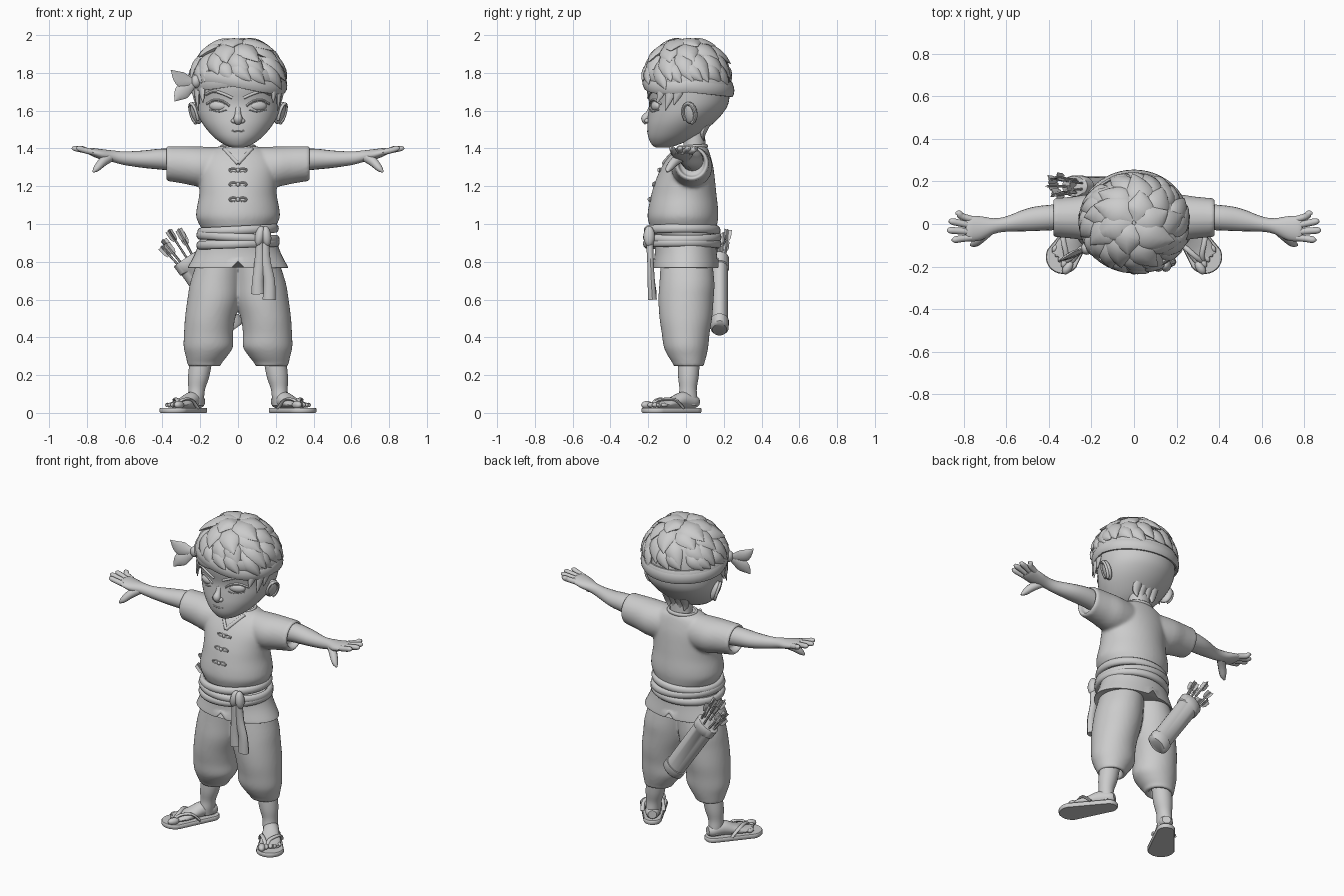
import bpy, bmesh, math, random
from mathutils import Vector, Matrix

cube = bpy.data.objects.get("Cube")
if cube:
    bpy.data.objects.remove(cube, do_unlink=True)
random.seed(4)
X, Y, Z = Vector((1, 0, 0)), Vector((0, 1, 0)), Vector((0, 0, 1))
clay = bpy.data.materials.new("clay grey")
clay.use_nodes = True
clay.diffuse_color = (0.6, 0.6, 0.6, 1)
clay.node_tree.nodes["Principled BSDF"].inputs["Base Color"].default_value = clay.diffuse_color

def finish(bm, name, mirror=False, blend=False):
    """Make a smooth shaded object; blend melts overlapping volumes into one cloth surface."""
    bmesh.ops.recalc_face_normals(bm, faces=bm.faces)
    mesh = bpy.data.meshes.new(name)
    bm.to_mesh(mesh)
    bm.free()
    mesh.materials.append(clay)
    obj = bpy.data.objects.new(name, mesh)
    bpy.context.collection.objects.link(obj)
    bpy.ops.object.select_all(action='DESELECT')
    obj.select_set(True)
    bpy.context.view_layer.objects.active = obj
    bpy.ops.object.shade_smooth_by_angle(angle=math.radians(45))
    if mirror:
        obj.modifiers.new("Mirror", 'MIRROR').use_mirror_merge = False
    if blend:
        remesh = obj.modifiers.new("Remesh", 'REMESH')
        remesh.mode, remesh.voxel_size, remesh.use_smooth_shade = 'VOXEL', .01, True
        obj.modifiers.new("Smooth", 'SMOOTH').iterations = 5
    return obj

def smooth(rows, k):
    """Catmull-Rom interpolation through rows of numbers."""
    out = []
    for i in range(len(rows) - 1):
        p, q, r, s = rows[max(i - 1, 0)], rows[i], rows[i + 1], rows[min(i + 2, len(rows) - 1)]
        for t in (j / k for j in range(k)):
            out.append([b + t * ((c - a) / 2 + t * (a - 2.5 * b + 2 * c - d / 2 + t * (1.5 * (b - c) + (d - a) / 2)))
                        for a, b, c, d in zip(p, q, r, s)])
    return out + [list(rows[-1])]

def bridge(bm, rings, closed=False):
    for i in range(0 if closed else 1, len(rings)):
        low, high = rings[i - 1], rings[i]
        for j in range(len(low)):
            bm.faces.new((low[j - 1], low[j], high[j], high[j - 1]))
    if not closed:
        bm.faces.new(rings[0])
        bm.faces.new(rings[-1])

def tube(bm, rows, ref=Z, frame=None, n=12, k=3, closed=False):
    """Loft ellipses given as (x, y, z, a, b); ref is the b direction or a function of position."""
    rows = rows if closed else smooth(rows, k)
    pts = [Vector(r[:3]) for r in rows]
    rings, m = [], len(pts)
    for i, (p, row) in enumerate(zip(pts, rows)):
        if frame:
            u, v = frame
        else:
            ahead = pts[(i + 1) % m if closed else min(i + 1, m - 1)]
            t = (ahead - pts[i - 1 if closed else max(i - 1, 0)]).normalized()
            u = t.cross(ref(p) if callable(ref) else ref).normalized()
            v = u.cross(t)
        rings.append([bm.verts.new(p + u * max(row[3], .001) * math.cos(w) + v * max(row[4], .001) * math.sin(w))
                      for w in (math.tau * j / n for j in range(n))])
    bridge(bm, rings, closed)

def layers(table):
    """Rows of (z, centre x, front y, back y, half width) as loft rows."""
    return [(cx, (f + b) / 2, z, w, (b - f) / 2) for z, cx, f, b, w in table]

def stack(name, table, mirror=False, blend=False):
    bm = bmesh.new()
    tube(bm, layers(table), frame=(X, Y), n=48, k=4)
    return finish(bm, name, mirror, blend)

def blob(bm, centre, size, turn=Matrix()):
    m = Matrix.Translation(centre) @ turn @ Matrix.Diagonal((*size, 1))
    bmesh.ops.create_uvsphere(bm, u_segments=16, v_segments=10, radius=1, matrix=m)

def wrap(bm, cy, rx, ry, height, half, thick=0.014):
    """Closed band around the body; height is a function of the unit direction."""
    ring = [(math.cos(math.tau * i / 48), math.sin(math.tau * i / 48)) for i in range(48)]
    tube(bm, [(rx * c, cy + ry * s, height(c, s), thick, half) for c, s in ring], n=10, closed=True)

# Head and neck
HEAD = [(1.405, 0, -.16, -.09, .03), (1.42, 0, -.18, -.04, .072), (1.46, 0, -.2, .05, .128),
        (1.52, 0, -.205, .13, .18), (1.58, 0, -.2, .19, .213), (1.64, 0, -.195, .225, .229),
        (1.72, 0, -.21, .23, .236), (1.8, 0, -.205, .22, .235), (1.88, 0, -.17, .19, .2),
        (1.94, 0, -.1, .13, .13), (1.96, 0, -.03, .06, .05)]
stack("head", HEAD)
stack("neck", [(1.34, 0, -.03, .12, .085), (1.4, 0, -.015, .105, .068), (1.5, 0, -.015, .1, .065)])

def on_face(x, z, out=0.0):
    """Point on the front of the head."""
    _, cy, _, w, d = min(smooth(layers(HEAD), 12), key=lambda r: abs(r[2] - z))
    return Vector((x, cy - d * math.sqrt(max(0, 1 - (x / w) ** 2)) - out, z))

# Eyes, lids and brows
bm = bmesh.new()
blob(bm, on_face(.105, 1.625, -.012), (.05, .022, .027), Matrix.Rotation(.35, 4, 'Z'))
for pts, a in (([(.045, 1.625), (.08, 1.65), (.125, 1.657), (.165, 1.635)], .006),
               ([(.06, 1.605), (.1, 1.594), (.15, 1.605)], .003),
               ([(.03, 1.668), (.08, 1.69), (.13, 1.703), (.17, 1.685)], .008)):
    tube(bm, [(*on_face(x, z), a, a) for x, z in pts], ref=Y, n=8)
finish(bm, "eyes_and_brows", True)

# Nose and mouth
bm = bmesh.new()
tube(bm, [(0, -.188, 1.62, .014, .008), (0, -.2, 1.585, .016, .014), (0, -.216, 1.558, .024, .022),
          (0, -.206, 1.532, .016, .012)], ref=Y)
for side in (-1, 1):
    blob(bm, (side * .022, -.205, 1.546), (.015, .015, .013))
tube(bm, [(*on_face(x, 1.49 + abs(x) / 9), .004, .004) for x in (-.035, 0, .035)], n=8)
finish(bm, "nose_and_mouth")

# Ears, leaning outward and turned to the front
bm = bmesh.new()
turn = Matrix.Rotation(-.45, 4, 'Z') @ Matrix.Rotation(.3, 4, 'Y')
lobe = Vector((.222, .022, 1.588))
blob(bm, lobe, (.022, .042, .062), turn)
arc = [math.radians(a) for a in range(-80, 230, 30)]
tube(bm, [(*(lobe + turn @ Vector((.014, .034 * math.cos(a), .054 * math.sin(a)))), .009, .009) for a in arc], ref=X, n=8)
finish(bm, "ears", True)

# Hair made of overlapping swept locks
CROWN = Vector((0, .005, 1.73))

def lock_row(theta, phi, lift, wide, thick):
    d = Vector((.243 * math.sin(theta) * math.cos(phi), .22 * math.sin(theta) * math.sin(phi), .235 * math.cos(theta)))
    return (*(CROWN + d * (1 + lift)), wide, thick)

bm = bmesh.new()
for start, end, count, wide, tip in ((2, 44, 6, .072, .17), (20, 62, 9, .066, .15), (40, 80, 13, .056, .1), (58, 88, 15, .046, .09)):
    for i in range(count):
        phi = math.tau * (i + start / 30) / count + random.uniform(-.15, .15)
        far, high = end + random.uniform(-7, 6), tip * random.uniform(.6, 1.2)
        tube(bm, [lock_row(math.radians(start + (far - start) * s), phi + .4 * s, high * s * s - .02 * (1 - s), wide * w, t)
                  for s, w, t in ((0, .5, .012), (.3, .95, .026), (.55, .95, .026), (.8, .52, .016), (1, .02, .001))],
             ref=lambda p: p - CROWN, n=8, k=2)
finish(bm, "hair_locks")

# Side locks under the band and nape locks
bm = bmesh.new()
for x, y, drop in ((.19, -.125, .07), (.216, -.08, .11), (.23, -.035, .08)):
    tube(bm, [(x, y, 1.73, .025, .012), (x, y - .008, 1.73 - drop / 2, .024, .012),
              (x * .97, y - .03, 1.71 - drop, .002, .002)], ref=Vector((x, y, 0)), n=8)
for x in (.02, .06):
    tube(bm, [(x, .11, 1.53, .03, .02), (x, .09, 1.48, .025, .015), (x * .9, .095, 1.44, .002, .002)], ref=Y, n=8)
finish(bm, "side_and_nape_locks", True)

# Headband with crossing strips, knot and leaf shaped tails
bm = bmesh.new()
wrap(bm, .012, .243, .226, lambda c, s: 1.743 - .027 * s + .03 * c * max(0, -s), .04)
wrap(bm, .012, .247, .23, lambda c, s: 1.732 - .025 * s - .05 * c * max(0, -s), .036)
blob(bm, (-.222, -.115, 1.755), (.028, .03, .035))
for mid, tip in (((-.3, -.145, 1.765), (-.355, -.175, 1.815)), ((-.295, -.15, 1.7), (-.335, -.17, 1.65))):
    tube(bm, [(-.222, -.115, 1.75, .012, .008), (*mid, .042, .012), (*tip, .002, .002)], ref=Vector((.4, -1, .2)), n=8, k=5)
finish(bm, "headband")

# Shirt with sleeves blended in
bm = bmesh.new()
tube(bm, layers([(.97, 0, -.185, .16, .19), (1.03, 0, -.203, .17, .22), (1.08, 0, -.2, .17, .219),
                 (1.15, 0, -.185, .162, .206), (1.22, 0, -.165, .155, .205), (1.3, 0, -.13, .145, .21),
                 (1.36, 0, -.09, .13, .19), (1.397, 0, -.055, .117, .14), (1.414, 0, -.035, .105, .085)]), frame=(X, Y), n=48, k=4)
for side in (-1, 1):
    tube(bm, [(side * x, .03, z, a, b) for x, z, a, b in (
        (.08, 1.3, .095, .108), (.2, 1.303, .11, .107), (.28, 1.312, .1, .1), (.35, 1.318, .093, .094),
        (.375, 1.32, .09, .092), (.379, 1.322, .072, .074), (.34, 1.322, .066, .068))], frame=(Y, Z), n=32)
finish(bm, "shirt", blend=True)

# Shirt skirt, notched at front and back
skirt = stack("shirt_skirt", [(.77, 0, -.172, .17, .262), (.775, 0, -.174, .172, .263),
                              (.85, 0, -.165, .162, .225), (.93, 0, -.17, .158, .198)])
for v in skirt.data.vertices:
    if abs(v.co.x) < .01 and v.co.z < .79:
        v.co.z += .035

# Collar and knotted fastenings
bm = bmesh.new()
wrap(bm, .035, .086, .072, lambda c, s: 1.408 + .004 * s, .012, .009)
for side in (-1, 1):
    tube(bm, [(side * .075, -.04, 1.4, .01, .008), (side * .04, -.085, 1.362, .01, .008), (0, -.122, 1.32, .01, .008)], ref=Y, n=8)
finish(bm, "collar")
bm = bmesh.new()
for z, y in ((1.285, -.138), (1.21, -.167), (1.13, -.189)):
    for side in (-1, 1):
        loop = [math.tau * i / 14 for i in range(14)]
        tube(bm, [(side * .025 + .02 * math.cos(a), y, z + .01 * math.sin(a), .005, .005) for a in loop], ref=Y, n=6, closed=True)
    blob(bm, (0, y - .004, z), (.01, .01, .012))
finish(bm, "fastenings")

# Sash, knot and hanging tails
bm = bmesh.new()
for size, z, lean in ((.198, .967, .01), (.203, .93, -.012), (.203, .895, .008)):
    wrap(bm, -.02, size, size - .013, lambda c, s: z + lean * c, .024, .018)
for dx, tilt in ((0, .2), (.035, -.1)):
    blob(bm, (.115 + dx, -.195, .935), (.026, .03, .055), Matrix.Rotation(tilt, 4, 'Y'))
for x, end, low in ((.115, .105, .63), (.145, .165, .6)):
    tube(bm, [(x, -.192, .9, .02, .02), (x, -.188, .8, .028, .018), (end, -.184, .7, .03, .02),
              (end, -.178, low, .035, .025)], ref=Y, n=10)
finish(bm, "sash")

# Trousers and legs
stack("trousers", [(.86, .085, -.13, .13, .11), (.7, .115, -.14, .15, .135), (.6, .128, -.146, .146, .14),
                   (.5, .148, -.14, .138, .133), (.42, .156, -.128, .125, .13), (.35, .157, -.118, .118, .131),
                   (.3, .167, -.095, .108, .11), (.262, .178, -.07, .097, .09), (.248, .178, -.067, .095, .086),
                   (.25, .18, -.045, .075, .064), (.3, .18, -.045, .075, .06)], True, True)
stack("lower_legs", [(.32, .19, -.04, .075, .06), (.2, .207, -.042, .068, .057), (.13, .218, -.035, .057, .045),
                     (.08, .222, -.04, .06, .042), (.04, .222, -.035, .06, .038)], True)

# Feet and sandals, laid out along the foot direction
AHEAD, OUT = Vector((.545, -.84, 0)), Vector((.84, .545, 0))

def foot(s, t, z):
    return Vector((.215, .03, z)) + AHEAD * s + OUT * t

bm = bmesh.new()
tube(bm, [(*foot(s, 0, z), w, h) for s, z, w, h in ((-.036, .06, .025, .025), (-.01, .06, .04, .037),
     (.05, .068, .045, .045), (.11, .055, .052, .034), (.17, .045, .062, .022), (.23, .04, .055, .014))], n=20)
heading = Matrix((OUT, -AHEAD, Z)).transposed().to_4x4()
for i in range(5):
    size = .015 - i * .0008 if i else .021
    blob(bm, foot(.25 - i * .011, -.047 + i * .025, .042), (size, size * 1.7, size), heading)
finish(bm, "feet", True)
bm = bmesh.new()
rings = [[] for _ in range(4)]
for ring, z, grow in zip(rings, (0, .005, .022, .027), (-.004, 0, 0, -.004)):
    for a in (math.tau * (i + .5) / 32 for i in range(32)):
        at, r = (.22, .08 + grow) if math.cos(a) > 0 else (0, .052 + grow)
        ring.append(bm.verts.new(foot(at + r * math.cos(a), r * math.sin(a), z)))
bridge(bm, rings)
for side in (-1, 1):
    tube(bm, [(*foot(s, t, z), .012, .008) for s, t, z in ((.235, -.02, .04), (.2, -.02 + side * .015, .068),
         (.14, side * .052, .07), (.09, side * .062, .025))], n=8)
finish(bm, "sandals", True)

# Arms and hands
bm = bmesh.new()
tube(bm, [(.28, .035, 1.335, .06, .06), (.4, .03, 1.343, .06, .056), (.5, .02, 1.343, .054, .046),
          (.6, .0, 1.348, .036, .036), (.66, -.01, 1.358, .037, .031), (.72, -.02, 1.368, .056, .028),
          (.77, -.022, 1.38, .06, .022), (.79, -.022, 1.384, .05, .014)], frame=(Y, Z), n=20)
for base, tip, reach in ((.022, .05, .84), (-.008, .012, .872), (-.037, -.03, .88), (-.064, -.074, .858)):
    tube(bm, [(.765, base, 1.38, .016, .016), (.81, (base + tip) / 2, 1.39, .016, .016),
              (reach - .015, tip, 1.4, .015, .014), (reach, tip, 1.403, .004, .004)], n=10)
tube(bm, [(.67, -.02, 1.358, .024, .026), (.715, -.06, 1.33, .024, .025), (.748, -.09, 1.295, .019, .018),
          (.768, -.1, 1.275, .005, .005)], n=10)
finish(bm, "arms", True)

# Oval quiver with arrows
LOW, AXIS = Vector((-.03, .178, .45)), Vector((-.565, 0, .825))
SIDE = AXIS.cross(Y)
bm = bmesh.new()
tube(bm, [(*(LOW + AXIS * s), r * 1.42, r) for s, r in ((-.012, .038), (0, .048), (.045, .049), (.046, .044), (.38, .045),
     (.385, .05), (.44, .051), (.445, .047), (.444, .04), (.35, .038))], ref=Y, n=24, k=1)
finish(bm, "quiver")
bm = bmesh.new()
for i in range(7):
    a = math.tau * i / 7
    spread = SIDE * math.cos(a) * 1.5 + Y * math.sin(a)
    start, end = LOW + AXIS * .3 + spread * .02, LOW + AXIS * (.57 + .025 * (i % 3)) + spread * .044
    tube(bm, [(*start, .006, .006), (*end, .006, .006)], ref=Y, n=6, k=1)
    along = (end - start).normalized()
    for b in (a, a + 2.1, a + 4.2):
        fin = SIDE * math.cos(b) + Y * math.sin(b)
        tube(bm, [(*(end - along * back + fin * .011), .002, w) for back, w in ((.07, .003), (.05, .011), (.005, .012))],
             ref=fin, n=4, k=1)
finish(bm, "arrows")
